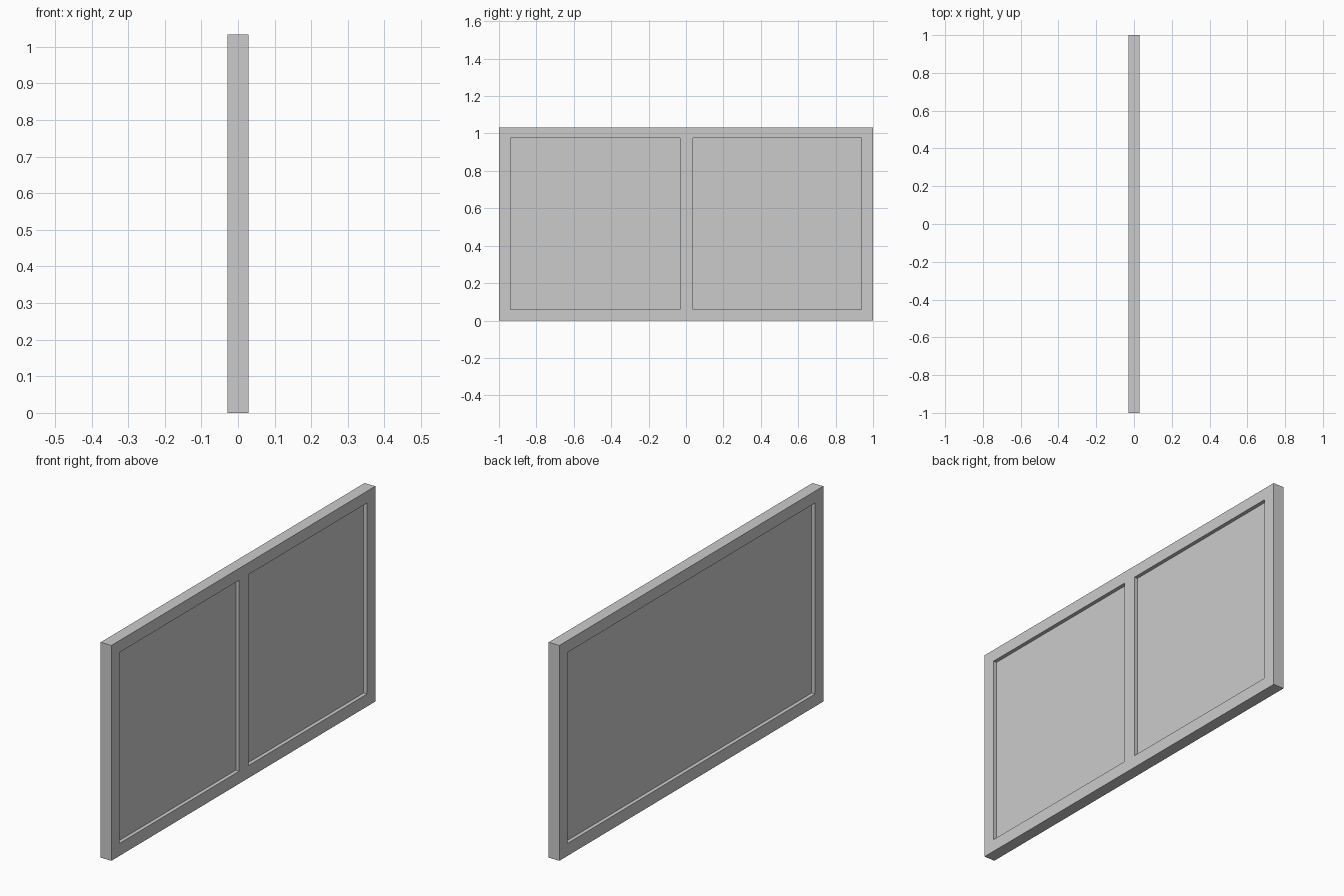
import bpy

if "Cube" in bpy.data.objects:
    bpy.data.objects.remove(bpy.data.objects["Cube"])

HALF_T = 0.0285   # half thickness of the frame
HEIGHT = 1.033
DEPTH = 0.018     # depth of every recess
Z0, Z1 = 0.06, 0.976
Y_EDGE = 0.938


def box(name, lo, hi):
    """Box spanning two opposite corners."""
    centre = [(a + b) / 2 for a, b in zip(lo, hi)]
    bpy.ops.mesh.primitive_cube_add(size=1, location=centre)
    ob = bpy.context.object
    ob.name = name
    ob.scale = [b - a for a, b in zip(lo, hi)]
    bpy.ops.object.transform_apply(location=True, rotation=False, scale=True)
    return ob


# Framed window panel
panel = box("window_panel", (-HALF_T, -1, 0), (HALF_T, 1, HEIGHT))

# Recesses: two panes on the +x side, one full-width on the -x side
recesses = [
    ("pane_recess_front", 1, -Y_EDGE, -0.032),
    ("pane_recess_rear", 1, 0.037, Y_EDGE),
    ("full_recess", -1, -Y_EDGE, Y_EDGE),
]
for name, side, y0, y1 in recesses:
    x0, x1 = sorted((side * (HALF_T - DEPTH), side * (HALF_T + 0.05)))
    cutter = box(name, (x0, y0, Z0), (x1, y1, Z1))
    cut = panel.modifiers.new(name, 'BOOLEAN')
    cut.operation = 'DIFFERENCE'
    cut.solver = 'EXACT'
    cut.object = cutter
    cutter.hide_render = True
    cutter.display_type = 'WIRE'
